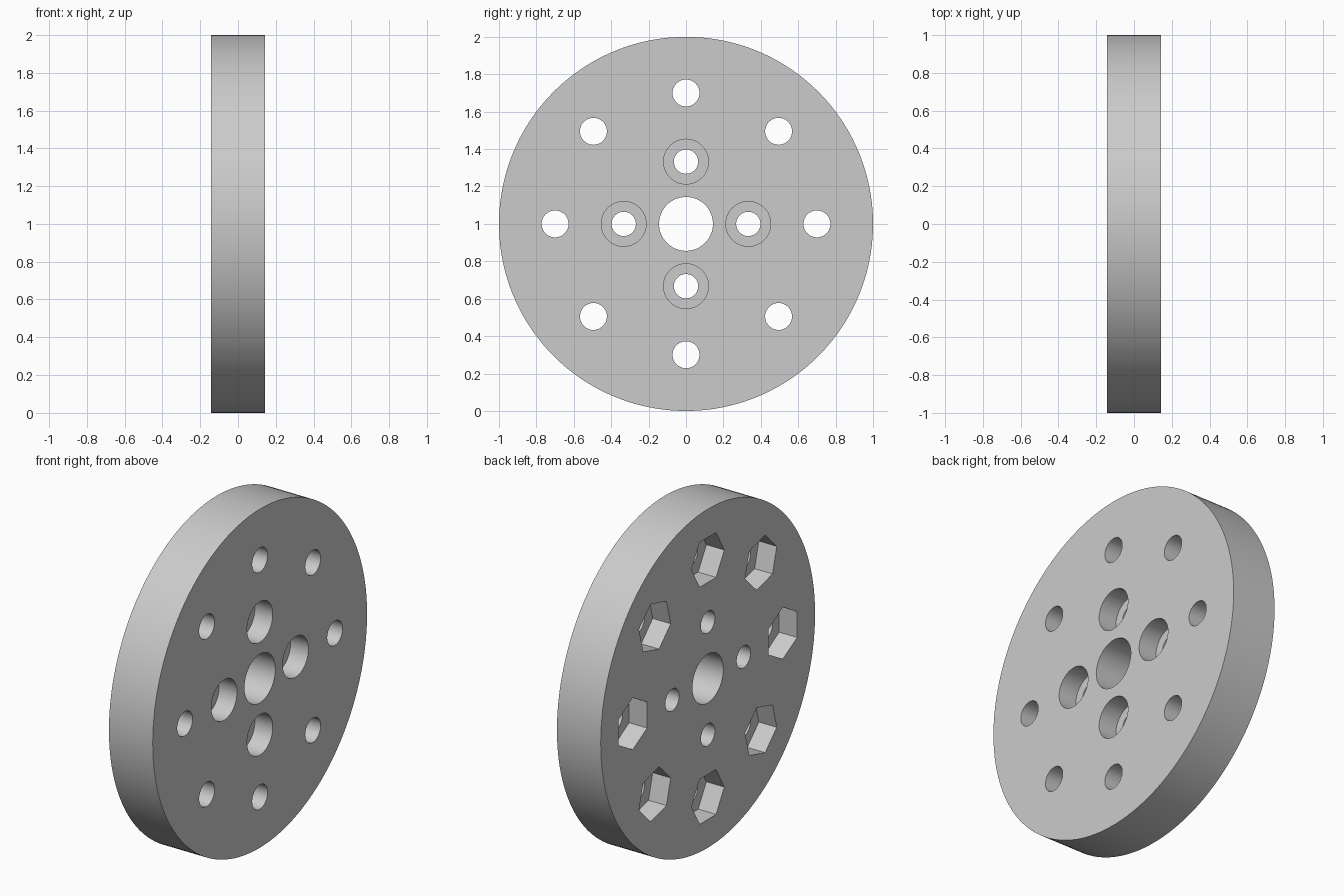
import bpy, bmesh, math
from mathutils import Matrix, Vector

cube = bpy.data.objects.get("Cube")
if cube:
    bpy.data.objects.remove(cube, do_unlink=True)

HALF = 0.143          # half the disc thickness
POCKET = 0.117        # depth of the nut pockets and counterbores
BOLT_RING, HUB_RING = 0.70, 0.333

grey = bpy.data.materials.new("light_grey")
grey.use_nodes = True
colour = (0.6, 0.6, 0.6, 1)
grey.diffuse_color = colour
grey.node_tree.nodes["Principled BSDF"].inputs["Base Color"].default_value = colour


def add_prism(bm, sides, radius, x0, x1, ring=0.0, angle=0.0):
    """Prism along x, set at a ring radius and turned about the disc axis."""
    place = (Matrix.Translation((0, 0, 1)) @ Matrix.Rotation(angle, 4, 'X')
             @ Matrix.Translation(((x0 + x1) / 2, ring, 0))
             @ Matrix.Rotation(math.pi / 2, 4, 'Y'))
    made = bmesh.ops.create_cone(bm, cap_ends=True, segments=sides, radius1=radius,
                                 radius2=radius, depth=x1 - x0)["verts"]
    # start each prism with a corner across the ring direction
    along = place @ made[0].co - place @ Vector((0, 0, made[0].co.z))
    local = Matrix.Rotation(-angle, 3, 'X') @ along
    turn = math.pi / 2 - math.atan2(local.z, local.y)
    spin = (Matrix.Translation((0, 0, 1)) @ Matrix.Rotation(angle, 4, 'X')
            @ Matrix.Translation((0, ring, 0)) @ Matrix.Rotation(turn, 4, 'X')
            @ Matrix.Translation((0, -ring, 0)) @ Matrix.Rotation(-angle, 4, 'X')
            @ Matrix.Translation((0, 0, -1)))
    bmesh.ops.transform(bm, matrix=spin @ place, verts=made)


def make_object(name, bm):
    bmesh.ops.recalc_face_normals(bm, faces=bm.faces)
    mesh = bpy.data.meshes.new(name)
    bm.to_mesh(mesh)
    bm.free()
    mesh.materials.append(grey)
    obj = bpy.data.objects.new(name, mesh)
    bpy.context.collection.objects.link(obj)
    return obj


def cut(target, cutter):
    cutter.hide_render = True
    mod = target.modifiers.new("cut", 'BOOLEAN')
    mod.operation, mod.solver, mod.object = 'DIFFERENCE', 'EXACT', cutter
    bpy.context.view_layer.objects.active = target
    bpy.ops.object.modifier_apply(modifier=mod.name)
    bpy.data.objects.remove(cutter, do_unlink=True)


# Disc
bm = bmesh.new()
add_prism(bm, 160, 1.0, -HALF, HALF)
disc = make_object("mounting_disc", bm)

# Through holes: centre bore, outer bolt circle, inner hub circle
bm = bmesh.new()
add_prism(bm, 64, 0.144, -0.3, 0.3)
for i in range(8):
    add_prism(bm, 40, 0.072, -0.3, 0.3, BOLT_RING, i * math.pi / 4)
for i in range(4):
    add_prism(bm, 40, 0.065, -0.3, 0.3, HUB_RING, i * math.pi / 2)
cut(disc, make_object("hole_cutter", bm))

# Hexagonal nut pockets on the -x face, round counterbores on the +x face
bm = bmesh.new()
for i in range(8):
    add_prism(bm, 6, 0.153, -0.3, POCKET - HALF, BOLT_RING, i * math.pi / 4)
for i in range(4):
    add_prism(bm, 48, 0.12, HALF - POCKET, 0.3, HUB_RING, i * math.pi / 2)
cut(disc, make_object("pocket_cutter", bm))

# Smooth round walls, sharp rims and hexagon corners
bpy.ops.object.select_all(action='DESELECT')
disc.select_set(True)
bpy.context.view_layer.objects.active = disc
bpy.ops.object.shade_smooth_by_angle(angle=math.radians(30))
